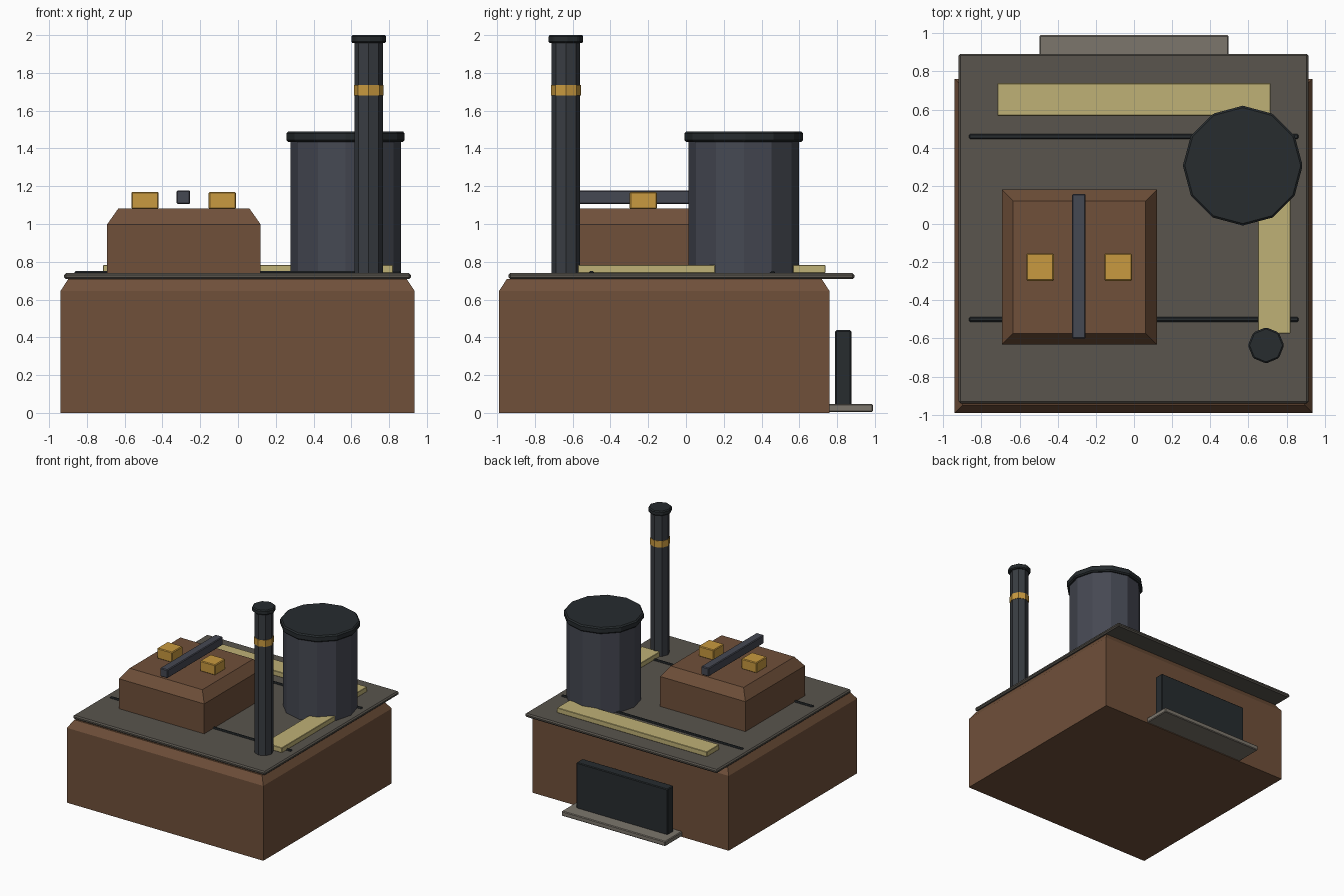
import bpy, bmesh
from mathutils import Matrix

if "Cube" in bpy.data.objects:
    bpy.data.objects.remove(bpy.data.objects["Cube"])


def material(name, rgb):
    m = bpy.data.materials.new(name)
    m.diffuse_color = (*rgb, 1)
    m.use_nodes = True
    m.node_tree.nodes["Principled BSDF"].inputs["Base Color"].default_value = m.diffuse_color
    return m


BROWN = material("rust_brown", (0.16, 0.08, 0.042))
SLATE = material("roof_grey", (0.10, 0.09, 0.075))
STONE = material("step_grey", (0.20, 0.18, 0.15))
TAN = material("pale_trim", (0.52, 0.44, 0.18))
BRASS = material("brass", (0.58, 0.32, 0.05))
STEEL = material("steel", (0.06, 0.065, 0.085))
IRON = material("iron", (0.04, 0.046, 0.054))
BLACK = material("black", (0.02, 0.025, 0.028))


def finish(name, bm, mat, bevel=0):
    mesh = bpy.data.meshes.new(name)
    bmesh.ops.recalc_face_normals(bm, faces=bm.faces)
    bm.to_mesh(mesh)
    bm.free()
    mesh.materials.append(mat)
    ob = bpy.data.objects.new(name, mesh)
    bpy.context.collection.objects.link(ob)
    if bevel:
        mod = ob.modifiers.new("edge_bevel", "BEVEL")
        mod.width, mod.segments = bevel, 1
    return ob


def box(name, x, y, z, mat, bevel=0.006, shoulder=None):
    """Box from axis ranges; shoulder=(inset, rise) adds a sloped top."""
    bm = bmesh.new()
    bmesh.ops.create_cube(bm, size=1)
    for v in bm.verts:
        v.co = [r[0] + (c + 0.5) * (r[1] - r[0]) for c, r in zip(v.co, (x, y, z))]
    if shoulder:
        top = max(bm.faces, key=lambda f: f.calc_center_median().z)
        bmesh.ops.inset_region(bm, faces=[top], thickness=shoulder[0])
        for v in top.verts:
            v.co.z += shoulder[1]
    return finish(name, bm, mat, bevel)


def drum(name, centre, radius, z, sides, mat, bevel=0):
    """Low-sided cylinder with corners on the x and y axes."""
    bm = bmesh.new()
    mid = Matrix.Translation((*centre, (z[0] + z[1]) / 2))
    bmesh.ops.create_cone(bm, cap_ends=True, segments=sides, radius1=radius,
                          radius2=radius, depth=z[1] - z[0], matrix=mid)
    return finish(name, bm, mat, bevel)


# Main body and roof slab
box("main_body", (-0.94, 0.935), (-0.99, 0.76), (0, 0.645), BROWN, 0, (0.06, 0.065))
box("roof_slab", (-0.92, 0.915), (-0.94, 0.892), (0.708, 0.74), SLATE, 0.01)

# Roof seams and pale trim strips
for i, y in enumerate((-0.5, 0.459)):
    box(f"roof_seam_{i + 1}", (-0.865, 0.862), (y - 0.013, y + 0.013), (0.73, 0.75), BLACK)
box("back_trim", (-0.715, 0.715), (0.567, 0.738), (0.74, 0.783), TAN, 0.003)
box("side_trim", (0.65, 0.82), (-0.573, 0.155), (0.74, 0.783), TAN, 0.003)

# Raised hatch with brass blocks and a bar
box("hatch", (-0.693, 0.12), (-0.632, 0.18), (0.74, 0.998), BROWN, 0, (0.084, 0.084))
for i, x in enumerate((-0.492, -0.083)):
    box(f"brass_block_{i + 1}", (x - 0.072, x + 0.072), (-0.298, -0.154), (1.08, 1.17), BRASS)
box("hatch_bar", (-0.325, -0.253), (-0.6, 0.157), (1.105, 1.178), STEEL)

# Tank
TANK = (0.57, 0.306)
drum("tank", TANK, 0.292, (0.735, 1.44), 12, STEEL)
drum("tank_lid", TANK, 0.314, (1.434, 1.49), 12, BLACK, 0.01)

# Chimney
PIPE = (0.692, -0.636)
drum("chimney", PIPE, 0.075, (0.735, 1.965), 8, IRON)
drum("chimney_band", PIPE, 0.079, (1.68, 1.736), 8, BRASS)
drum("chimney_cap", PIPE, 0.095, (1.958, 2.0), 8, BLACK, 0.008)

# Back door and step
box("back_door", (-0.435, 0.435), (0.79, 0.875), (0.007, 0.438), BLACK)
box("back_step", (-0.495, 0.495), (0.755, 0.99), (0.005, 0.047), STONE)
